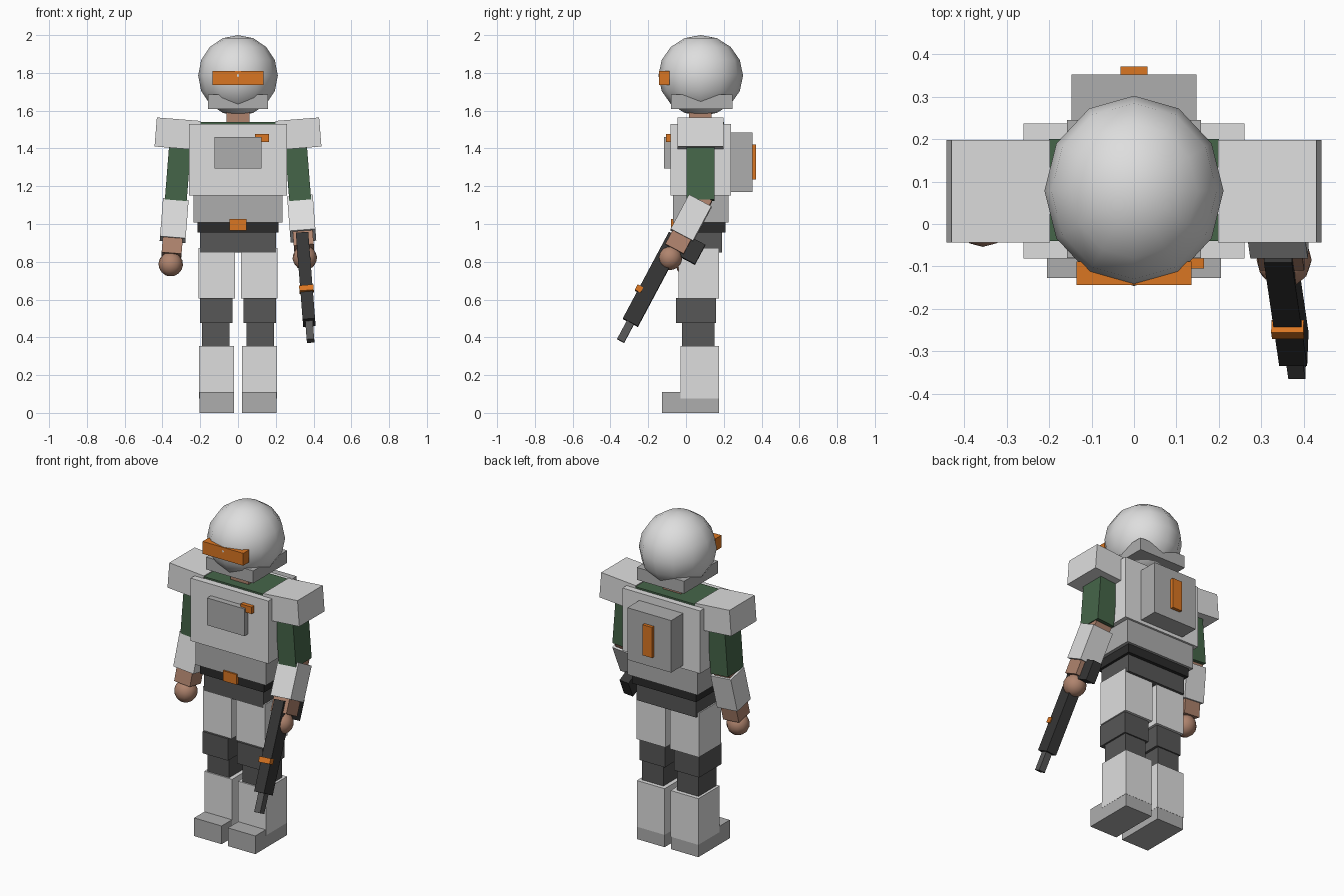
import bpy
import bmesh
from math import radians
from mathutils import Matrix, Vector

cube = bpy.data.objects.get("Cube")
if cube:
    bpy.data.objects.remove(cube, do_unlink=True)


def material(name, r, g, b):
    m = bpy.data.materials.new(name)
    m.use_nodes = True
    m.diffuse_color = (r, g, b, 1)
    m.node_tree.nodes["Principled BSDF"].inputs["Base Color"].default_value = (r, g, b, 1)
    return m


ARMOR = material("light_armor", .73, .73, .73)
GREY = material("mid_grey", .42, .42, .42)
CLOTH = material("dark_grey_cloth", .095, .095, .095)
BLACK = material("belt_black", .024, .024, .024)
GUN = material("gun_metal", .036, .036, .036)
GREEN = material("green_suit", .06, .13, .066)
SKIN = material("skin", .43, .23, .155)
ORANGE = material("orange", .70, .18, .016)


def finish(name, bm, mat, frame):
    bm.transform(frame)
    mesh = bpy.data.meshes.new(name)
    bm.to_mesh(mesh)
    bm.free()
    mesh.materials.append(mat)
    obj = bpy.data.objects.new(name, mesh)
    bpy.context.collection.objects.link(obj)
    return obj


def box(name, mat, xs, ys, zs, frame=Matrix()):
    """Box given by its range on each axis, placed in a frame."""
    bm = bmesh.new()
    bmesh.ops.create_cube(bm, size=1)
    lo, hi = (Vector(v) for v in zip(xs, ys, zs))
    bmesh.ops.scale(bm, vec=hi - lo, verts=bm.verts)
    bmesh.ops.translate(bm, vec=(lo + hi) / 2, verts=bm.verts)
    return finish(name, bm, mat, frame)


def ball(name, mat, centre, radii, rings, frame=Matrix()):
    bm = bmesh.new()
    bmesh.ops.create_uvsphere(bm, u_segments=12, v_segments=rings, radius=1)
    bmesh.ops.scale(bm, vec=radii, verts=bm.verts)
    bmesh.ops.translate(bm, vec=centre, verts=bm.verts)
    for f in bm.faces:
        f.smooth = True
    return finish(name, bm, mat, frame)


def wide(w):
    return (-w, w)


# Head
ball("helmet", ARMOR, (0, .078, 1.786), (.211, .224, .214), 8)
box("jaw_guard", GREY, wide(.158), (-.08, .245), (1.61, 1.685))
box("visor", ORANGE, wide(.136), (-.144, -.088), (1.735, 1.81))
box("neck", SKIN, wide(.06), (.015, .135), (1.5, 1.65))

# Torso
box("undersuit_torso", GREEN, wide(.2), (-.04, .2), (1.1, 1.54))
box("torso_armor", ARMOR, wide(.26), (-.081, .237), (1.15, 1.53))
box("chest_plate", GREY, wide(.125), (-.117, -.07), (1.295, 1.46))
box("chest_badge", ORANGE, (.09, .165), (-.105, -.07), (1.435, 1.477))
box("abdomen", GREY, wide(.235), (-.07, .225), (1.008, 1.15))
box("belt", BLACK, wide(.215), (-.058, .21), (.955, 1.01))
box("buckle", ORANGE, wide(.045), (-.08, -.05), (.965, 1.027))
box("pelvis", CLOTH, wide(.2), (-.041, .19), (.85, .957))

# Backpack
box("backpack", GREY, wide(.147), (.22, .352), (1.17, 1.485))
box("backpack_light", ORANGE, wide(.032), (.345, .371), (1.235, 1.42))

# Legs
for side, label in ((1, "left"), (-1, "right")):
    def leg(name, mat, inner, outer, ys, zs):
        box(f"{label}_{name}", mat, sorted((side * inner, side * outer)), ys, zs)

    leg("thigh_armor", ARMOR, .016, .208, (-.04, .175), (.605, .872))
    leg("knee", CLOTH, .03, .2, (-.053, .16), (.475, .607))
    leg("lower_leg", CLOTH, .045, .19, (-.02, .152), (.34, .48))
    leg("shin_armor", ARMOR, .02, .206, (-.028, .176), (.075, .355))
    leg("boot", GREY, .021, .205, (-.127, .175), (0, .11))

# Arms: each frame points its local -z down the limb
for side, label, bend in ((1, "left", 28), (-1, "right", 11)):
    splay = Matrix.Rotation(radians(-4.5 * side), 4, "Y")
    shoulder = Matrix.Translation((side * .32, .077, 1.478)) @ splay
    box(f"{label}_shoulder_pad", ARMOR, wide(.116), wide(.121), wide(.077), shoulder)
    upper = Matrix.Translation((side * .307, .077, 1.41)) @ splay
    box(f"{label}_upper_arm", GREEN, wide(.058), wide(.075), (-.285, .03), upper)

    elbow = Matrix.Translation((side * .33, .075, 1.12)) @ splay
    fore = elbow @ Matrix.Rotation(radians(-bend), 4, "X")
    box(f"{label}_forearm", SKIN, wide(.053), wide(.055), (-.29, .03), fore)
    box(f"{label}_forearm_armor", ARMOR, wide(.068), wide(.067), (-.207, 0), fore)
    ball(f"{label}_hand", SKIN, (0, 0, -.34), (.065, .065, .065), 8, fore)

    # Rifle held along the left forearm
    if side == 1:
        rifle = fore @ Matrix.Translation((-.004, -.024, -.242))
        box("rifle_body", GUN, wide(.033), wide(.045), (-.5, .02), rifle)
        box("rifle_grip", GUN, wide(.03), (.02, .157), (-.067, .05), rifle)
        box("rifle_muzzle", CLOTH, wide(.02), wide(.021), (-.61, -.48), rifle)
        box("rifle_band", ORANGE, wide(.038), (-.06, -.026), (-.337, -.305), rifle)
